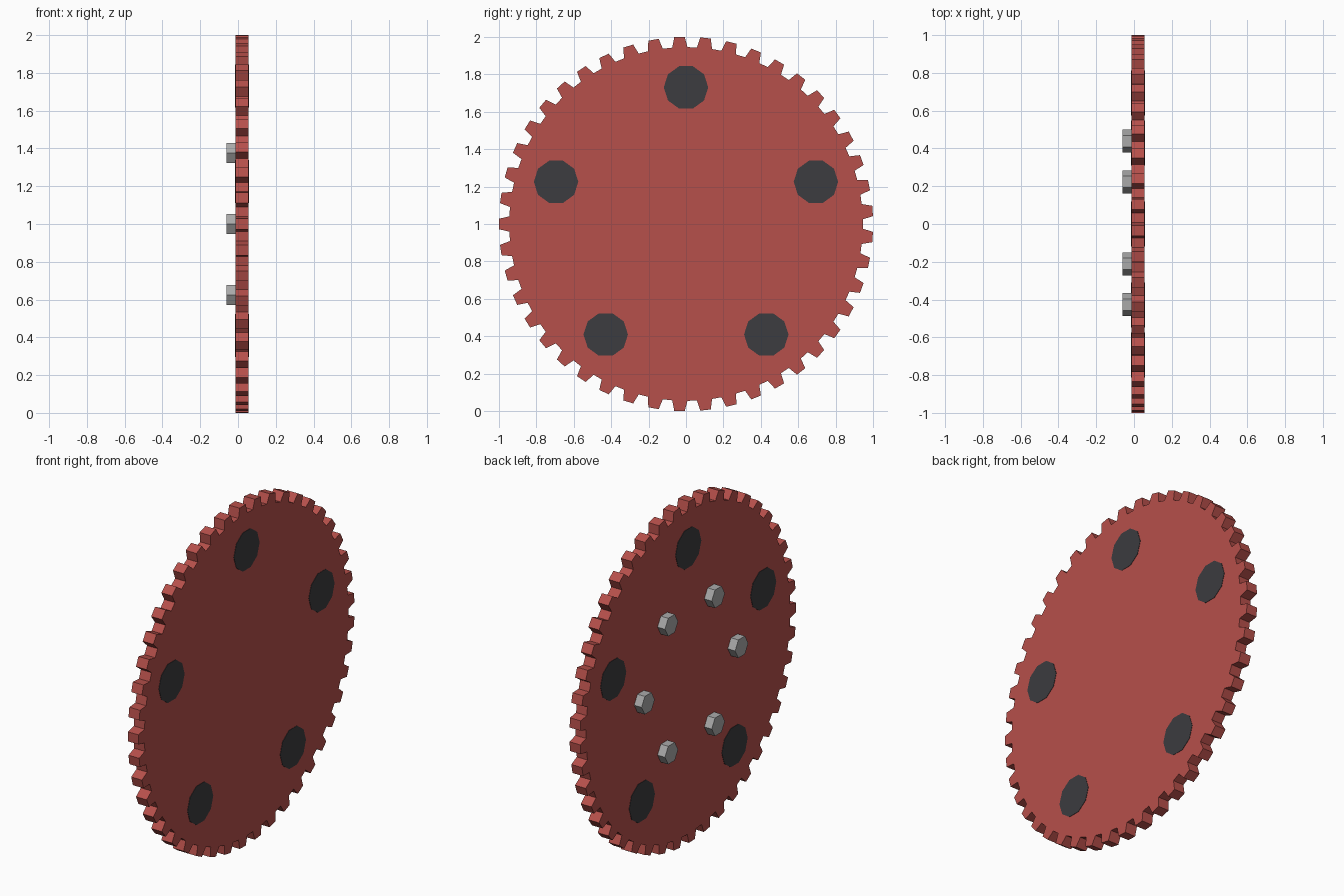
import bpy, bmesh
from math import sin, cos, pi, radians

if "Cube" in bpy.data.objects:
    bpy.data.objects.remove(bpy.data.objects["Cube"])

TEETH = 45
CENTRE_Z = 1.0


def material(name, rgb):
    m = bpy.data.materials.new(name)
    m.diffuse_color = (*rgb, 1)
    m.use_nodes = True
    m.node_tree.nodes["Principled BSDF"].inputs["Base Color"].default_value = m.diffuse_color
    return m


def prism(name, profile, x0, x1, mat=None):
    """Extrude a closed (y, z) profile along x."""
    bm = bmesh.new()
    face = bm.faces.new([bm.verts.new((x0, y, z)) for y, z in profile])
    ext = bmesh.ops.extrude_face_region(bm, geom=[face])["geom"]
    bmesh.ops.translate(bm, vec=(x1 - x0, 0, 0),
                        verts=[v for v in ext if isinstance(v, bmesh.types.BMVert)])
    bmesh.ops.recalc_face_normals(bm, faces=bm.faces)
    mesh = bpy.data.meshes.new(name)
    bm.to_mesh(mesh)
    bm.free()
    ob = bpy.data.objects.new(name, mesh)
    bpy.context.collection.objects.link(ob)
    if mat:
        mesh.materials.append(mat)
    return ob


def polygon(y, z, r, sides):
    return [(y + r * cos(2 * pi * i / sides), z + r * sin(2 * pi * i / sides))
            for i in range(sides)]


red = material("red", (0.47, 0.08, 0.07))
dark = material("dark", (0.045, 0.045, 0.05))
grey = material("bolt_grey", (0.4, 0.4, 0.4))

# Toothed disc, one tooth pointing to -y
pitch = 2 * pi / TEETH
outline = []
for i in range(TEETH):
    a = pi + i * pitch
    for offset, r in ((-0.31, 0.945), (-0.2, 1.0), (0.2, 1.0), (0.31, 0.945)):
        t = a + offset * pitch
        outline.append((r * cos(t), CENTRE_Z + r * sin(t)))
prism("gear_disc", outline, -0.014, 0.055, red)

# Five dark ten-sided plugs through the disc, just proud of both faces
for i in range(5):
    a = radians(90 + 72 * i)
    prism(f"plug_{i + 1}",
          polygon(0.73 * cos(a), CENTRE_Z + 0.73 * sin(a), 0.119, 10),
          -0.016, 0.057, dark)

# Ring of six hexagonal bolts on the -x face
for i in range(6):
    a = radians(60 * i)
    prism(f"bolt_{i + 1}",
          polygon(0.006 + 0.433 * cos(a), CENTRE_Z + 0.433 * sin(a), 0.061, 6),
          -0.062, -0.01, grey)
